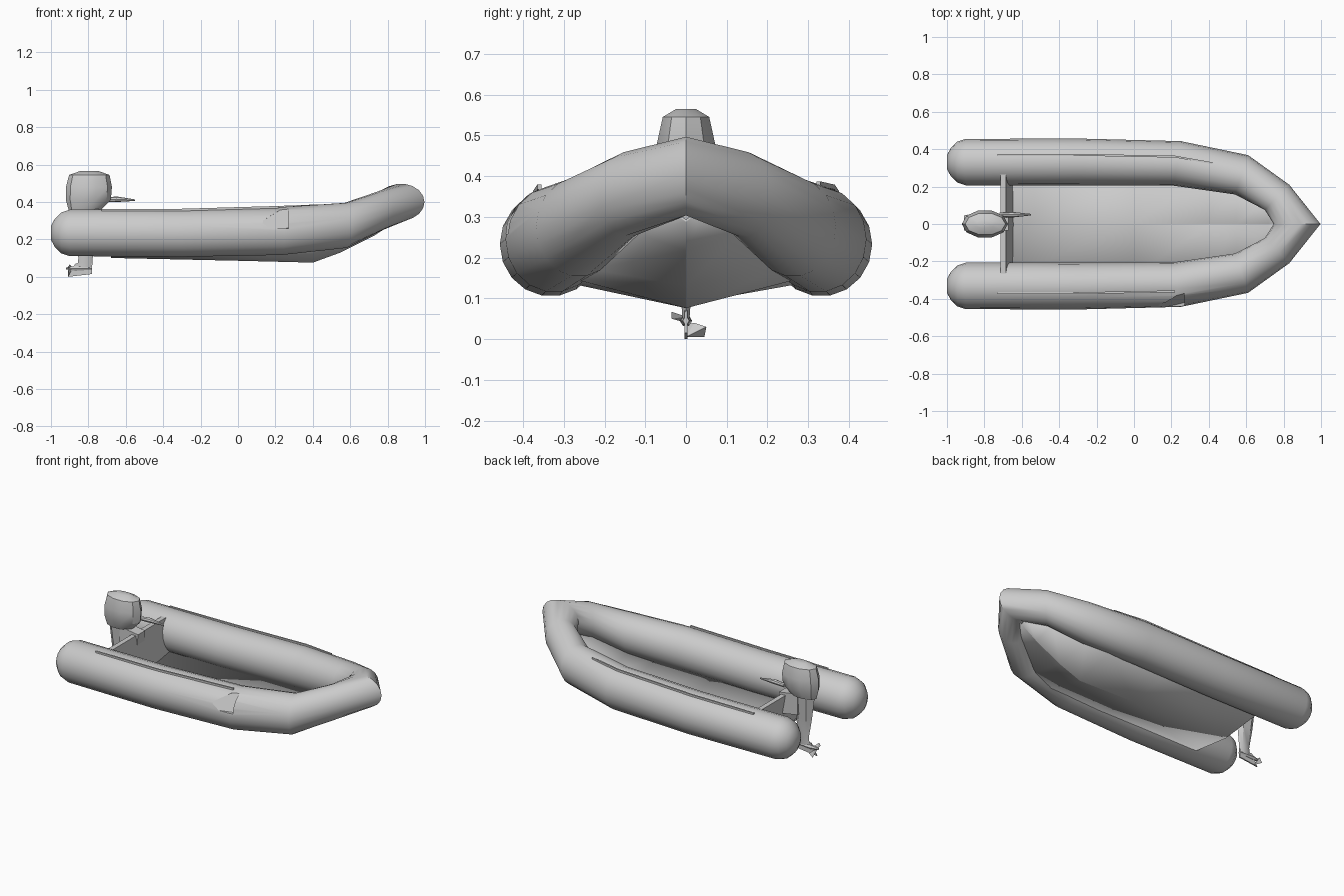
import bpy, bmesh, math
from mathutils import Vector

cube = bpy.data.objects.get("Cube")
if cube:
    bpy.data.objects.remove(cube, do_unlink=True)

GREY = bpy.data.materials.new("light grey")
GREY.use_nodes = True
GREY.diffuse_color = (0.6, 0.6, 0.6, 1)
GREY.node_tree.nodes["Principled BSDF"].inputs["Base Color"].default_value = (0.6, 0.6, 0.6, 1)


def finish(name, bm, angle=35):
    bmesh.ops.recalc_face_normals(bm, faces=bm.faces)
    mesh = bpy.data.meshes.new(name)
    bm.to_mesh(mesh)
    bm.free()
    mesh.materials.append(GREY)
    obj = bpy.data.objects.new(name, mesh)
    bpy.context.collection.objects.link(obj)
    if angle:
        bpy.ops.object.select_all(action='DESELECT')
        obj.select_set(True)
        bpy.context.view_layer.objects.active = obj
        bpy.ops.object.shade_smooth_by_angle(angle=math.radians(angle))
    return obj


def loft(name, rings, closed=True, angle=35):
    """Skin a list of point rings; closed rings also get end caps."""
    bm = bmesh.new()
    rows = [[bm.verts.new(p) for p in ring] for ring in rings]
    n = len(rows[0])
    for a, b in zip(rows, rows[1:]):
        for k in range(n if closed else n - 1):
            j = (k + 1) % n
            bm.faces.new((a[k], a[j], b[j], b[k]))
    if closed:
        bm.faces.new(rows[0])
        bm.faces.new(rows[-1])
    return finish(name, bm, angle)


def ring(centre, u, v, sides):
    c, u, v = Vector(centre), Vector(u), Vector(v)
    steps = [2 * math.pi * k / sides for k in range(sides)]
    return [c + u * math.cos(t) + v * math.sin(t) for t in steps]


def plate(name, profile, y, thick):
    """Side profile in x, z with a thickness across y."""
    return loft(name, [[(x, y + s * thick / 2, z) for x, z in profile] for s in (-1, 1)], angle=0)


def hull_solid(name, points):
    bm = bmesh.new()
    bmesh.ops.convex_hull(bm, input=[bm.verts.new(p) for p in points])
    return finish(name, bm, 0)


# Inflatable collar: outer x, outer y, inner x, inner y, centre z, half height
stations = [(-0.9, 0.455, -0.9, 0.207, 0.235, 0.126),
            (-0.3, 0.457, -0.3, 0.207, 0.233, 0.128),
            (0.25, 0.443, 0.21, 0.205, 0.245, 0.13),
            (0.61, 0.368, 0.54, 0.158, 0.275, 0.122),
            (0.83, 0.21, 0.70, 0.075, 0.355, 0.105)]
half = []
for back, size in ((0.1, 0.3), (0.08, 0.6), (0.045, 0.88)):
    half.append(((-0.9 - back, 0.331, 0.235), (0, 0.124 * size, 0), 0.126 * size))
for ox, oy, ix, iy, z, r in stations:
    half.append((((ox + ix) / 2, (oy + iy) / 2, z), ((ox - ix) / 2, (oy - iy) / 2, 0), r))
bow = [((0.872, 0, 0.40), (0.125, 0, 0), 0.098)]
other = [((c[0], -c[1], c[2]), (u[0], -u[1], 0), r) for c, u, r in reversed(half)]
collar = loft("inflatable_collar",
              [ring(c, u, (0, 0, r), 18) for c, u, r in half + bow + other])

# Wedge-shaped recess in the right side of the collar
cutter = hull_solid("recess_cutter", [(0.06, -0.47, 0.255), (0.27, -0.36, 0.385),
                                      (0.27, -0.47, 0.255), (0.27, -0.42, 0.26),
                                      (0.27, -0.5, 0.4)])
cutter.hide_render = True
cutter.hide_viewport = True
cut = collar.modifiers.new("recess", 'BOOLEAN')
cut.operation = 'DIFFERENCE'
cut.solver = 'EXACT'
cut.object = cutter

# V-shaped hull: x, edge y, edge z, keel z
sections = [(-0.68, 0.28, 0.14, 0.105), (0.0, 0.28, 0.14, 0.09), (0.4, 0.27, 0.15, 0.08),
            (0.55, 0.23, 0.175, 0.135), (0.72, 0.14, 0.27, 0.22), (0.83, 0.04, 0.32, 0.29)]
hull = loft("v_hull", [[(x, -y, e), (x, 0, k), (x, y, e)] for x, y, e, k in sections],
            closed=False, angle=20)
skin = hull.modifiers.new("thickness", 'SOLIDIFY')
skin.thickness = 0.008
skin.offset = 0

# Raked transom board
loft("transom", [[(x + d, y, z) for x, y, z in
                  ((-0.66, 0, 0.105), (-0.665, 0.27, 0.145), (-0.70, 0.27, 0.34),
                   (-0.70, -0.27, 0.34), (-0.665, -0.27, 0.145))] for d in (-0.015, 0.015)],
     angle=0)

# Grab strips along both tubes
for side, label in ((1, "left"), (-1, "right")):
    strip = [(-0.73, 0.368, 0.35), (-0.3, 0.37, 0.352), (0.22, 0.36, 0.367)]
    if side > 0:
        strip.append((0.42, 0.325, 0.375))
    loft(label + "_grab_strip",
         [[(x, side * y - 0.005, z), (x, side * y + 0.005, z),
           (x, side * y + 0.005, z + 0.012), (x, side * y - 0.005, z + 0.012)]
          for x, y, z in strip], angle=0)

# Outboard cowl: centre x, half length, half width, height
cowl = [(-0.82, 0.085, 0.045, 0.355), (-0.80, 0.12, 0.07, 0.41), (-0.797, 0.123, 0.075, 0.48),
        (-0.795, 0.108, 0.06, 0.545), (-0.795, 0.05, 0.025, 0.565)]
loft("motor_cowl", [ring((x, 0, z), (l, 0, 0), (0, w, 0), 10) for x, l, w, z in cowl])

# Tapered leg, clamp, skeg and propeller
leg = [(-0.82, 0.075, 0.04, 0.37), (-0.82, 0.055, 0.025, 0.22),
       (-0.815, 0.038, 0.014, 0.1), (-0.82, 0.04, 0.01, 0.05)]
loft("motor_leg", [ring((x, 0, z), (l, 0, 0), (0, w, 0), 6) for x, l, w, z in leg])
plate("transom_clamp", [(-0.80, 0.24), (-0.68, 0.22), (-0.67, 0.35), (-0.80, 0.37)], 0, 0.07)
plate("skeg", [(-0.91, 0.0), (-0.78, 0.015), (-0.78, 0.07), (-0.87, 0.07)], 0, 0.008)
loft("gearcase", [ring((x, 0, 0.045), (0, r, 0), (0, 0, r), 6)
                  for x, r in ((-0.92, 0.006), (-0.87, 0.015), (-0.78, 0.008))])
hull_solid("propeller_blade_left", [(-0.91, 0, 0.035), (-0.89, 0, 0.005), (-0.91, 0.045, 0.005),
                                    (-0.89, 0.05, 0.03), (-0.90, 0.02, 0.04)])
hull_solid("propeller_blade_right", [(-0.91, 0, 0.04), (-0.89, 0, 0.055),
                                     (-0.91, -0.035, 0.05), (-0.90, -0.035, 0.067)])

# Tiller handle
loft("tiller", [ring((x, 0.05, z), (0, r, 0), (0, 0, r), 8)
                for x, z, r in ((-0.72, 0.41, 0.012), (-0.65, 0.415, 0.015), (-0.55, 0.41, 0.004))])
